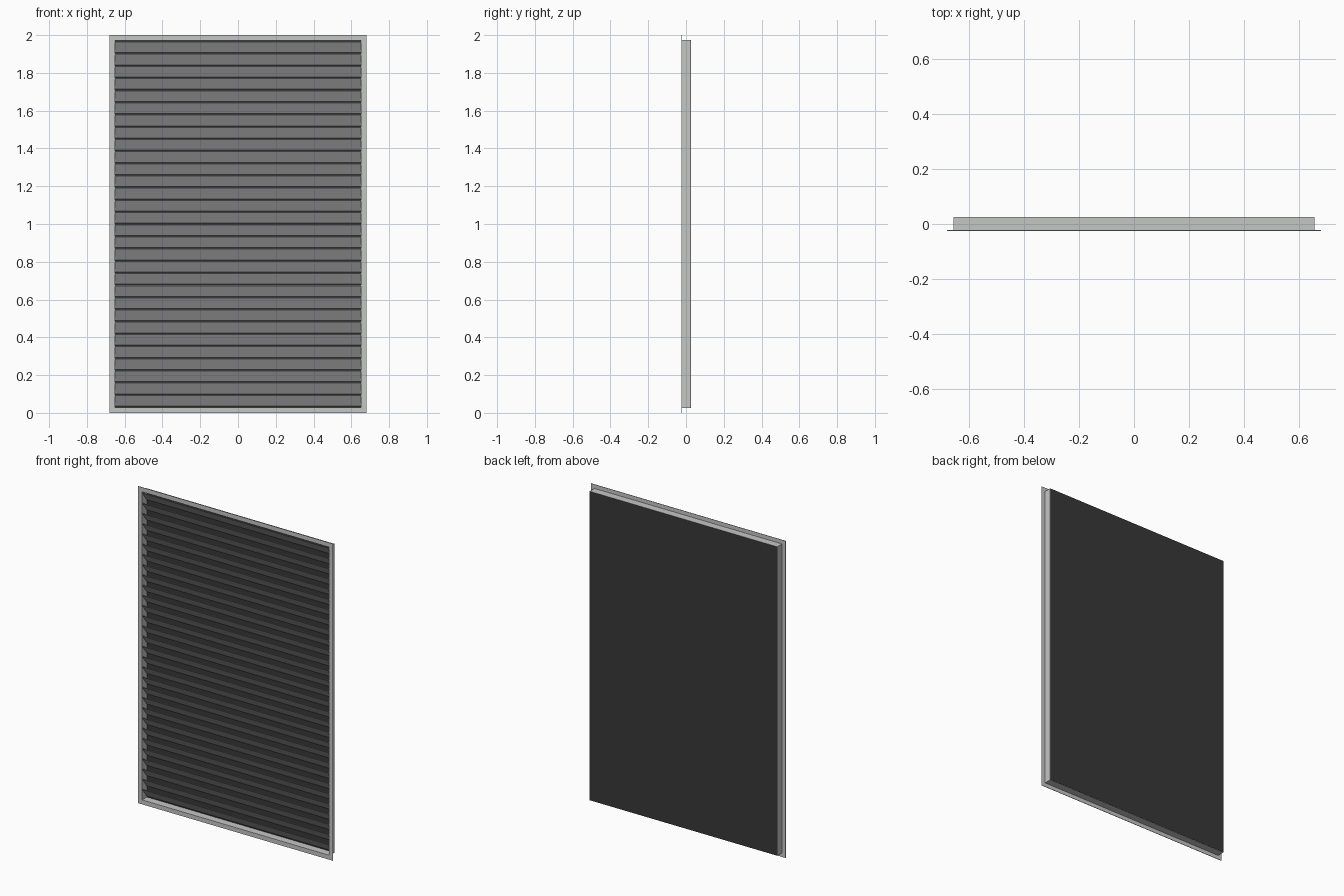
import bpy, bmesh
from mathutils import Vector

cube = bpy.data.objects.get("Cube")
if cube:
    bpy.data.objects.remove(cube, do_unlink=True)


def material(name, rgb):
    m = bpy.data.materials.new(name)
    m.use_nodes = True
    m.diffuse_color = (*rgb, 1)
    m.node_tree.nodes["Principled BSDF"].inputs["Base Color"].default_value = (*rgb, 1)
    return m


metal = material("light grey metal", (0.56, 0.57, 0.56))
dark = material("dark backing", (0.04, 0.04, 0.04))


def finish(name, bm, mat):
    bmesh.ops.recalc_face_normals(bm, faces=bm.faces)
    mesh = bpy.data.meshes.new(name)
    bm.to_mesh(mesh)
    bm.free()
    mesh.materials.append(mat)
    ob = bpy.data.objects.new(name, mesh)
    bpy.context.collection.objects.link(ob)
    return ob


def bridge(bm, rings, closed):
    """Skin a list of profile rings, as a loop or as a capped bar."""
    count = len(rings[0])
    for a, b in zip(rings, rings[1:] + rings[:1] if closed else rings[1:]):
        for i in range(count):
            j = (i + 1) % count
            bm.faces.new((a[i], a[j], b[j], b[i]))
    if not closed:
        bm.faces.new(rings[0])
        bm.faces.new(rings[-1])


# Overall sizes
HALF_W, HALF_H = 0.655, 0.975
FLANGE, SHEET = 0.025, 0.003
FRONT, BACK = -0.025, 0.025

# Angle-section frame with mitred corners: (outward offset, y)
section = [(FLANGE, FRONT), (FLANGE, FRONT + SHEET), (0, FRONT + SHEET),
           (0, BACK), (-SHEET, BACK), (-SHEET, FRONT)]
bm = bmesh.new()
rings = []
for sx, sz in ((-1, -1), (1, -1), (1, 1), (-1, 1)):
    rings.append([bm.verts.new((sx * (HALF_W + o), y, 1 + sz * (HALF_H + o)))
                  for o, y in section])
bridge(bm, rings, True)
finish("frame", bm, metal)

# Dark backing panel closing the rear
bm = bmesh.new()
bmesh.ops.create_cube(bm, size=1)
bmesh.ops.scale(bm, vec=(2 * HALF_W - 0.002, SHEET, 2 * HALF_H - 0.002), verts=bm.verts)
bmesh.ops.translate(bm, vec=(0, BACK - SHEET / 2 + 0.0005, 1), verts=bm.verts)
finish("backing_panel", bm, dark)

# Slanted louvre slat, high at the front and low at the rear, repeated down
SLATS, PITCH, DROP = 30, 0.0645, 0.056
top = 1.966
slat_section = [(-0.023, top), (0.019, top - DROP),
                (0.019, top - DROP - 0.003), (-0.023, top - 0.003)]
bm = bmesh.new()
rings = [[bm.verts.new((sx * (HALF_W - SHEET), y, z)) for y, z in slat_section]
         for sx in (-1, 1)]
bridge(bm, rings, False)
slats = finish("louvre_slats", bm, metal)
array = slats.modifiers.new("repeat", "ARRAY")
array.count = SLATS
array.use_relative_offset = False
array.use_constant_offset = True
array.constant_offset_displace = Vector((0, 0, -PITCH))
